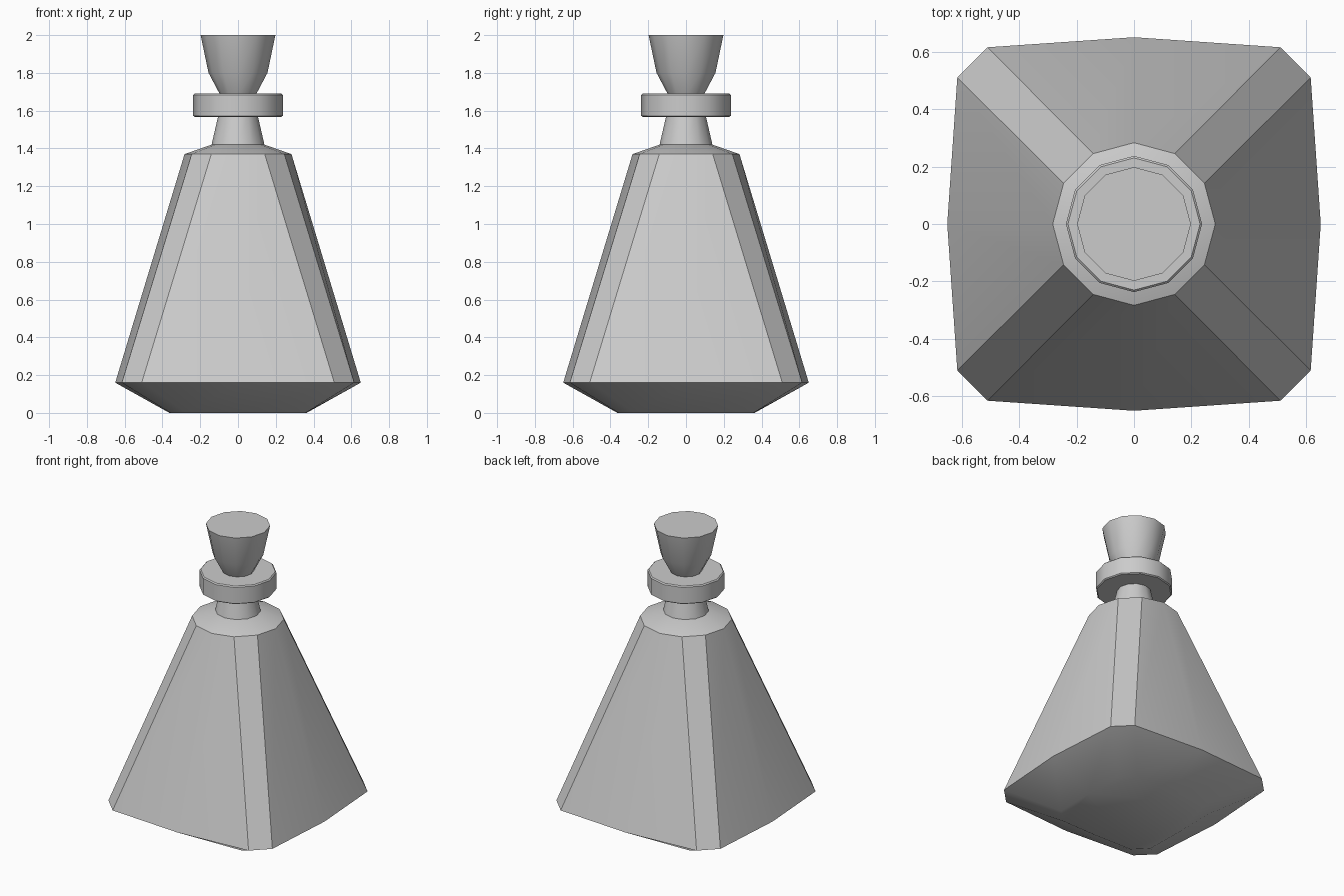
import bpy
import bmesh
from math import cos, sin, tau, radians

cube = bpy.data.objects.get("Cube")
if cube:
    bpy.data.objects.remove(cube, do_unlink=True)

grey = bpy.data.materials.new("plain grey")
grey.use_nodes = True
colour = (0.6, 0.6, 0.6, 1)
grey.diffuse_color = colour
grey.node_tree.nodes["Principled BSDF"].inputs["Base Color"].default_value = colour


def round_ring(radius, z):
    """Twelve-sided ring with a corner on the x axis."""
    return [(radius * cos(tau * i / 12), radius * sin(tau * i / 12), z) for i in range(12)]


def square_ring(mid, wide, narrow, z):
    """Bulging square with chamfered corners, also twelve points."""
    ring = []
    x, y = 1, 0
    for _ in range(4):
        for u, v in ((mid, 0), (wide, narrow), (narrow, wide)):
            ring.append((u * x - v * y, u * y + v * x, z))
        x, y = -y, x
    return ring


def loft(name, rings):
    """Skin a stack of rings and cap both ends."""
    bm = bmesh.new()
    loops = [[bm.verts.new(p) for p in ring] for ring in rings]
    for low, high in zip(loops, loops[1:]):
        for i in range(12):
            j = (i + 1) % 12
            bm.faces.new((low[i], low[j], high[j], high[i]))
    bm.faces.new(loops[0][::-1])
    bm.faces.new(loops[-1])
    mesh = bpy.data.meshes.new(name)
    bm.to_mesh(mesh)
    bm.free()
    mesh.materials.append(grey)
    obj = bpy.data.objects.new(name, mesh)
    bpy.context.collection.objects.link(obj)
    bpy.ops.object.select_all(action="DESELECT")
    obj.select_set(True)
    bpy.context.view_layer.objects.active = obj
    bpy.ops.object.shade_smooth_by_angle(angle=radians(31))
    return obj


# Bottle body: narrow foot, wide square base, round shoulder
loft("bottle_body", [
    square_ring(0.363, 0.357, 0.271, 0),
    square_ring(0.65, 0.615, 0.51, 0.16),
    round_ring(0.283, 1.37),
    round_ring(0.14, 1.42),
])

# Tapered neck
loft("bottle_neck", [round_ring(0.14, 1.42), round_ring(0.103, 1.58)])

# Collar with finely bevelled rims
loft("neck_collar", [round_ring(r, z) for r, z in
                     ((0.23, 1.567), (0.237, 1.573), (0.237, 1.683), (0.23, 1.69))])

# Flared stopper
loft("stopper", [round_ring(r, z) for r, z in ((0.095, 1.685), (0.156, 1.8), (0.198, 2))])
